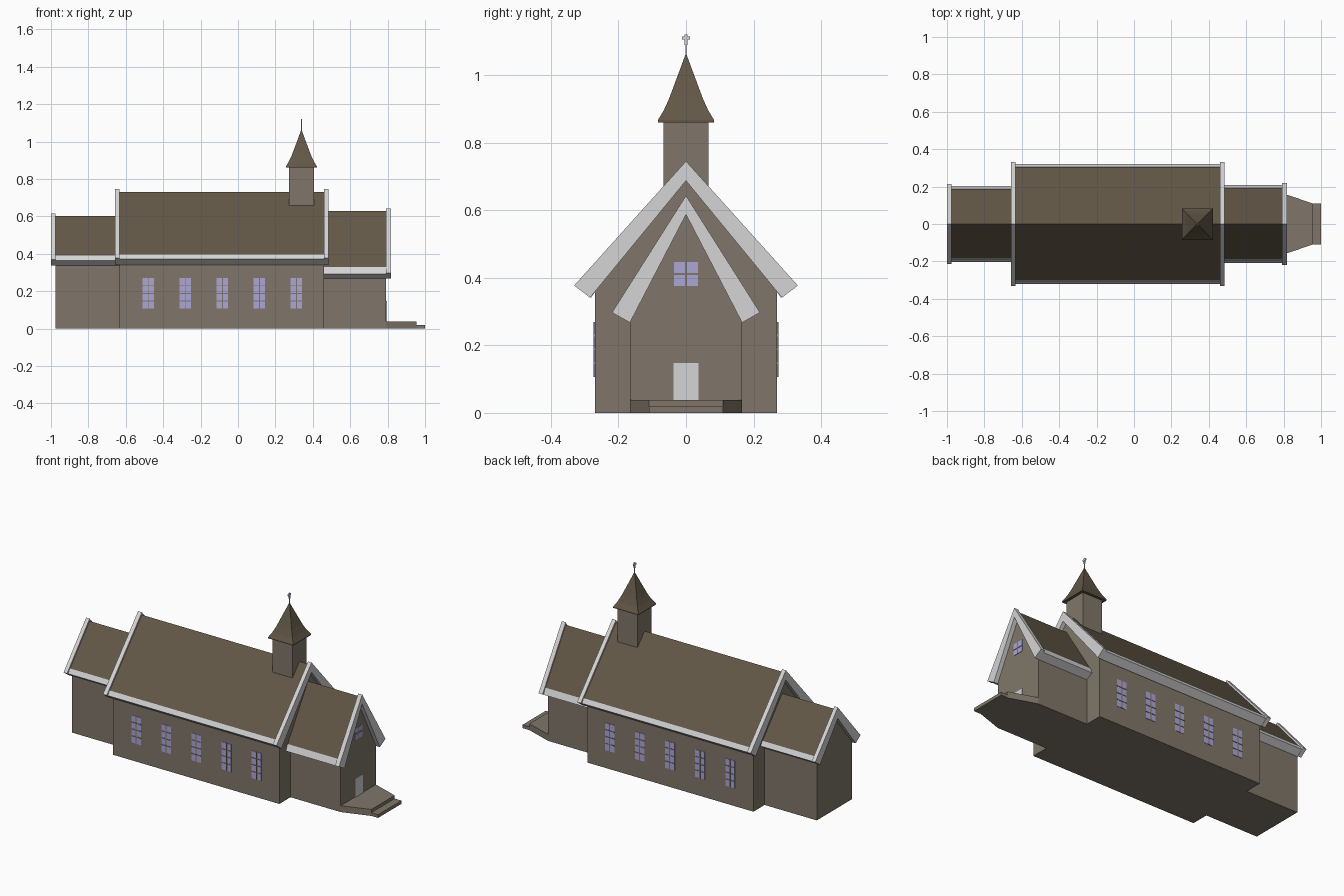
import bpy, bmesh
from mathutils import Vector

if "Cube" in bpy.data.objects:
    bpy.data.objects.remove(bpy.data.objects["Cube"])


def material(name, rgb):
    m = bpy.data.materials.new(name)
    m.diffuse_color = (*rgb, 1)
    m.use_nodes = True
    m.node_tree.nodes["Principled BSDF"].inputs["Base Color"].default_value = m.diffuse_color
    return m


WALL = material("stone wall", (0.215, 0.183, 0.142))
ROOF = material("brown roof", (0.122, 0.096, 0.063))
TRIM = material("white trim", (0.66, 0.66, 0.66))
GLASS = material("lilac glass", (0.41, 0.38, 0.66))


def finish(name, bm, mat):
    bmesh.ops.recalc_face_normals(bm, faces=bm.faces)
    me = bpy.data.meshes.new(name)
    bm.to_mesh(me)
    bm.free()
    me.materials.append(mat)
    ob = bpy.data.objects.new(name, me)
    bpy.context.collection.objects.link(ob)
    return ob


def add_prism(bm, base, offset):
    """Closed prism: a polygon swept along an offset."""
    face = bm.faces.new([bm.verts.new(p) for p in base])
    ext = bmesh.ops.extrude_face_region(bm, geom=[face], use_keep_orig=True)
    moved = [v for v in ext["geom"] if isinstance(v, bmesh.types.BMVert)]
    bmesh.ops.translate(bm, verts=moved, vec=Vector(offset))


def add_box(bm, x, y, z):
    add_prism(bm, [(x[0], y[0], z[0]), (x[1], y[0], z[0]), (x[1], y[1], z[0]), (x[0], y[1], z[0])],
              (0, 0, z[1] - z[0]))


def sweep_x(name, profiles, spans, mat):
    """Sweep y-z profiles along x over each span."""
    bm = bmesh.new()
    for x0, x1 in spans:
        for prof in profiles:
            add_prism(bm, [(x0, y, z) for y, z in prof], (x1 - x0, 0, 0))
    return finish(name, bm, mat)


def chevron(top, outer, inner, under):
    return [(0, top), outer, inner, (0, under), (-inner[0], inner[1]), (-outer[0], outer[1])]


def wing(name, x, w, top, outer, inner, under, boards, drop=0.015):
    """Gabled block: walls, roof slab, white eaves and white gable boards."""
    slope_in = (under - inner[1]) / inner[0]
    slope_out = (top - outer[1]) / outer[0]
    zw = under - slope_in * w
    sweep_x(name + "_walls", [[(-w, 0), (w, 0), (w, zw), (0, under), (-w, zw)]], [x], WALL)
    # roof slab sits slightly below the top of the gable boards
    ye = outer[0] - 0.024
    top_r = top - drop
    ze = top_r - slope_out * ye
    yi = inner[0] - 0.018
    sweep_x(name + "_roof", [chevron(top_r, (ye, ze), (yi, under - slope_in * yi), under)], [x], ROOF)
    # eave boards close the lower edge of the slab
    yo = outer[0] - 0.011
    quad = [(ye - 0.002, ze + 0.008), (yo, outer[1] - 0.006), (inner[0] - 0.003, inner[1]),
            (yi, under - slope_in * yi)]
    sweep_x(name + "_eaves", [quad, [(-y, z) for y, z in quad]], [x], TRIM)
    sweep_x(name + "_gable_boards", [chevron(top, outer, inner, under)], boards, TRIM)


wing("nave", (-0.633, 0.461), 0.27, 0.745, (0.331, 0.377), (0.284, 0.341), 0.687,
     [(-0.658, -0.633), (0.461, 0.485)])
wing("porch", (0.455, 0.792), 0.165, 0.643, (0.219, 0.297), (0.166, 0.267), 0.587, [(0.792, 0.818)])
wing("chancel", (-0.977, -0.625), 0.165, 0.616, (0.213, 0.370), (0.168, 0.338), 0.550, [(-1.0, -0.977)])


def window(panes, bars, centre, across, out, w, h, cols, rows):
    """Glass plate with wall-coloured bars dividing the panes."""
    c, a, n, up = Vector(centre), Vector(across), Vector(out), Vector((0, 0, 1))

    def plate(bm, u0, u1, v0, v1, depth):
        pts = [c + a * u + up * v for u, v in ((u0, v0), (u1, v0), (u1, v1), (u0, v1))]
        add_prism(bm, [p - n * 0.002 for p in pts], n * (depth + 0.002))

    plate(panes, -w / 2, w / 2, -h / 2, h / 2, 0.002)
    b = 0.0025
    for i in range(1, cols):
        u = -w / 2 + w * i / cols
        plate(bars, u - b, u + b, -h / 2, h / 2, 0.004)
    for j in range(1, rows):
        v = -h / 2 + h * j / rows
        plate(bars, -w / 2, w / 2, v - b, v + b, 0.004)


# windows: five on each long side, one in the porch gable
panes, bars = bmesh.new(), bmesh.new()
for i in range(5):
    for s in (-1, 1):
        window(panes, bars, (-0.48 + 0.198 * i, s * 0.27, 0.188), (1, 0, 0), (0, s, 0), 0.062, 0.163, 2, 4)
window(panes, bars, (0.792, 0, 0.411), (0, 1, 0), (1, 0, 0), 0.07, 0.07, 2, 2)
finish("window_glass", panes, GLASS)
finish("window_bars", bars, WALL)

# front door
bm = bmesh.new()
add_box(bm, (0.788, 0.796), (-0.037, 0.037), (0.038, 0.148))
finish("door", bm, TRIM)

# entrance landing narrowing to a low step
bm = bmesh.new()
add_prism(bm, [(0.78, -0.165, 0), (0.792, -0.165, 0), (0.955, -0.11, 0),
               (0.955, 0.11, 0), (0.792, 0.165, 0), (0.78, 0.165, 0)], (0, 0, 0.038))
add_box(bm, (0.95, 1.0), (-0.11, 0.11), (0, 0.019))
finish("entrance_steps", bm, WALL)

# bell tower astride the ridge
TX = 0.339
bm = bmesh.new()
add_box(bm, (TX - 0.066, TX + 0.066), (-0.066, 0.066), (0.655, 0.864))
finish("bell_tower", bm, WALL)

# flared four-sided spire
bm = bmesh.new()
rings = []
for r, z in ((0.083, 0.860), (0.083, 0.867), (0.066, 0.895), (0.050, 0.930), (0.027, 0.992), (0.001, 1.062)):
    rings.append([bm.verts.new((TX + sx * r, sy * r, z)) for sx, sy in ((-1, -1), (1, -1), (1, 1), (-1, 1))])
for lo, hi in zip(rings, rings[1:]):
    for k in range(4):
        bm.faces.new((lo[k], lo[(k + 1) % 4], hi[(k + 1) % 4], hi[k]))
bm.faces.new(rings[0])
bm.faces.new(rings[-1])
finish("spire", bm, ROOF)

# cross on a thin pole
bm = bmesh.new()
add_box(bm, (TX - 0.002, TX + 0.002), (-0.002, 0.002), (1.05, 1.092))
add_box(bm, (TX - 0.003, TX + 0.003), (-0.004, 0.004), (1.088, 1.12))
add_box(bm, (TX - 0.003, TX + 0.003), (-0.012, 0.012), (1.105, 1.114))
finish("cross", bm, TRIM)
